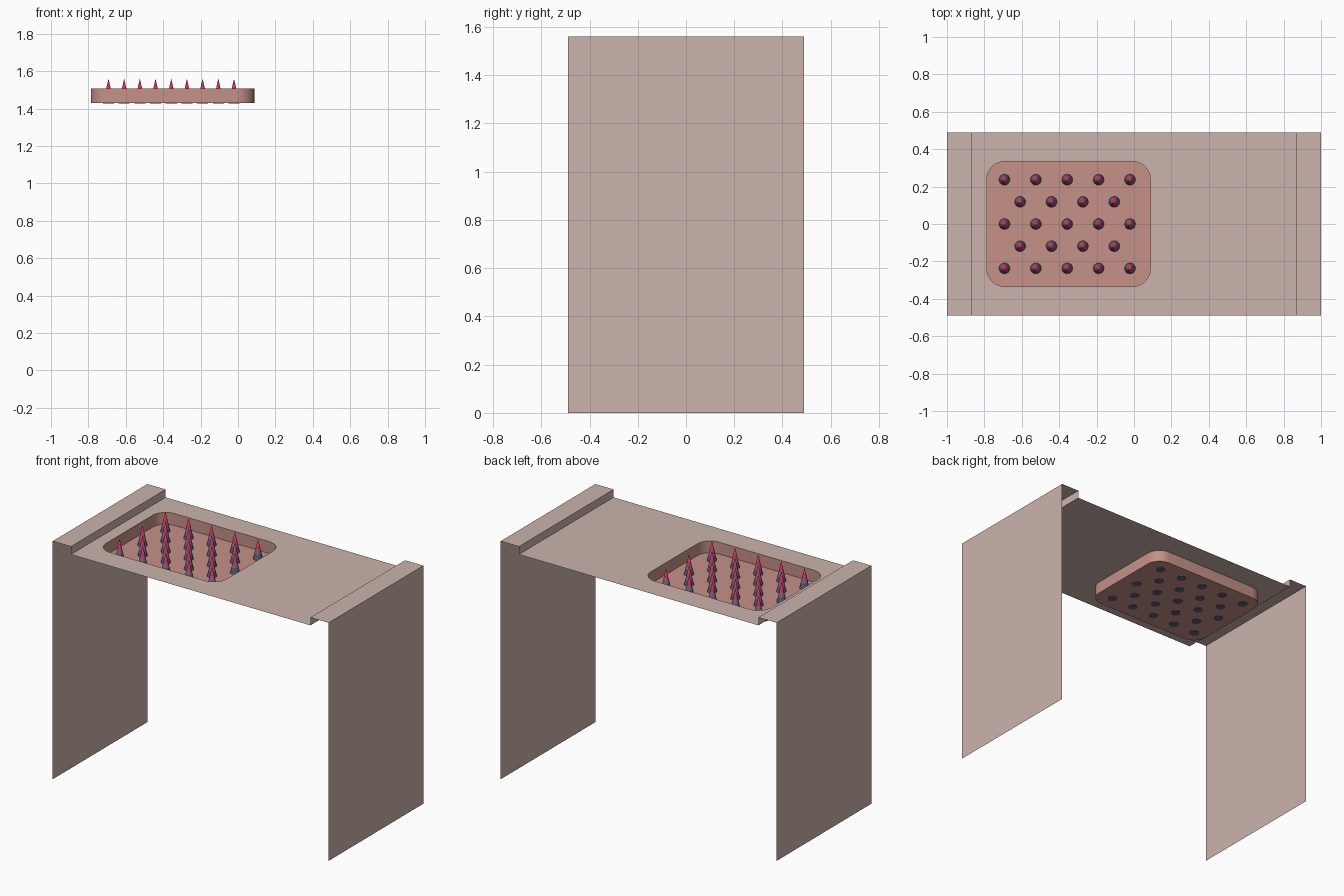
import bpy, bmesh, math

if "Cube" in bpy.data.objects:
    bpy.data.objects.remove(bpy.data.objects["Cube"])

Y = 0.49                       # half depth of the table
TOP, DECK, FLOOR = 1.56, 1.508, 1.43
CX, HX, HY, R = -0.35, 0.437, 0.334, 0.095   # tray centre, half sizes, corner radius


def material(name, rgb):
    lin = [((c / 255 + 0.055) / 1.055) ** 2.4 for c in rgb]
    m = bpy.data.materials.new(name)
    m.diffuse_color = (*lin, 1)
    m.use_nodes = True
    m.node_tree.nodes["Principled BSDF"].inputs["Base Color"].default_value = m.diffuse_color
    return m


stone = material("warm grey", (203, 180, 172))
clay = material("dusty pink", (197, 145, 137))
slate = material("slate", (92, 92, 116))
purple = material("muted purple", (150, 100, 135))
red = material("crimson", (222, 45, 85))


def finish(bm, name, mats):
    me = bpy.data.meshes.new(name)
    bm.to_mesh(me)
    bm.free()
    for m in mats:
        me.materials.append(m)
    ob = bpy.data.objects.new(name, me)
    bpy.context.collection.objects.link(ob)
    return ob


def tray_loop(bm, z):
    """Rounded rectangle of vertices, counter-clockwise."""
    verts = []
    for i, (sx, sy) in enumerate([(1, 1), (-1, 1), (-1, -1), (1, -1)]):
        for k in range(9):
            a = math.radians(90 * i + 90 * k / 8)
            verts.append(bm.verts.new((CX + sx * (HX - R) + R * math.cos(a),
                                       sy * (HY - R) + R * math.sin(a), z)))
    return verts


def loop_edges(bm, vs):
    return [bm.edges.new((vs[i], vs[(i + 1) % len(vs)])) for i in range(len(vs))]


# Side panels: thin sheet with outer wall, raised ledge and small riser
for name, s in (("left_side", -1), ("right_side", 1)):
    bm = bmesh.new()
    path = [(s, 0), (s, TOP), (s * 0.868, TOP), (s * 0.868, DECK)]
    rows = [[bm.verts.new((x, y, z)) for y in (-Y, Y)] for x, z in path]
    for a, b in zip(rows, rows[1:]):
        f = [a[0], a[1], b[1], b[0]]
        bm.faces.new(f if s > 0 else f[::-1])
    finish(bm, name, [stone])

# Table deck: sheet with a rounded opening
bm = bmesh.new()
outer = [bm.verts.new((x * 0.868, y * Y, DECK))
         for x, y in ((-1, -1), (1, -1), (1, 1), (-1, 1))]
edges = loop_edges(bm, outer) + loop_edges(bm, tray_loop(bm, DECK))
bmesh.ops.triangle_fill(bm, use_beauty=True, use_dissolve=False,
                        edges=edges, normal=(0, 0, 1))
for f in bm.faces:
    f.normal_update()
    if f.normal.z < 0:
        f.normal_flip()
finish(bm, "deck", [stone])

# Sunken tray: walls and floor
bm = bmesh.new()
low, high = tray_loop(bm, FLOOR), tray_loop(bm, DECK)
bm.faces.new(low)
n = len(low)
for i in range(n):
    j = (i + 1) % n
    bm.faces.new((low[j], low[i], high[i], high[j]))
tray = finish(bm, "tray", [clay])

# Spike: cone in three colour bands, with a closed base
bm = bmesh.new()
SIDES, RAD, BASE = 16, 0.03, 1.427
H = TOP - BASE
rings = []
for t in (0, 0.3, 0.55):
    rings.append([bm.verts.new((RAD * (1 - t) * math.cos(2 * math.pi * k / SIDES),
                                RAD * (1 - t) * math.sin(2 * math.pi * k / SIDES),
                                t * H)) for k in range(SIDES)])
tip = bm.verts.new((0, 0, H))
bm.faces.new(rings[0][::-1])
for k in range(SIDES):
    j = (k + 1) % SIDES
    for m, (a, b) in enumerate(zip(rings, rings[1:])):
        bm.faces.new((a[k], a[j], b[j], b[k])).material_index = m
    bm.faces.new((rings[2][k], rings[2][j], tip)).material_index = 2
spike = finish(bm, "spike", [slate, purple, red])

# Smooth the curved parts, keep sharp edges
for ob in (tray, spike):
    bpy.ops.object.select_all(action='DESELECT')
    ob.select_set(True)
    bpy.context.view_layer.objects.active = ob
    bpy.ops.object.shade_smooth_by_angle(angle=math.radians(30))

# Staggered rows of spikes: 5, 4, 5, 4, 5
spots = [(-0.357 + 0.0839 * c, 0.1185 * r)
         for r in range(-2, 3) for c in range(-4, 5) if (c + r) % 2 == 0]
for i, (x, y) in enumerate(spots):
    ob = spike
    if i:
        ob = spike.copy()
        ob.name = f"spike_{i + 1}"
        bpy.context.collection.objects.link(ob)
    ob.location = (x, y, BASE)
